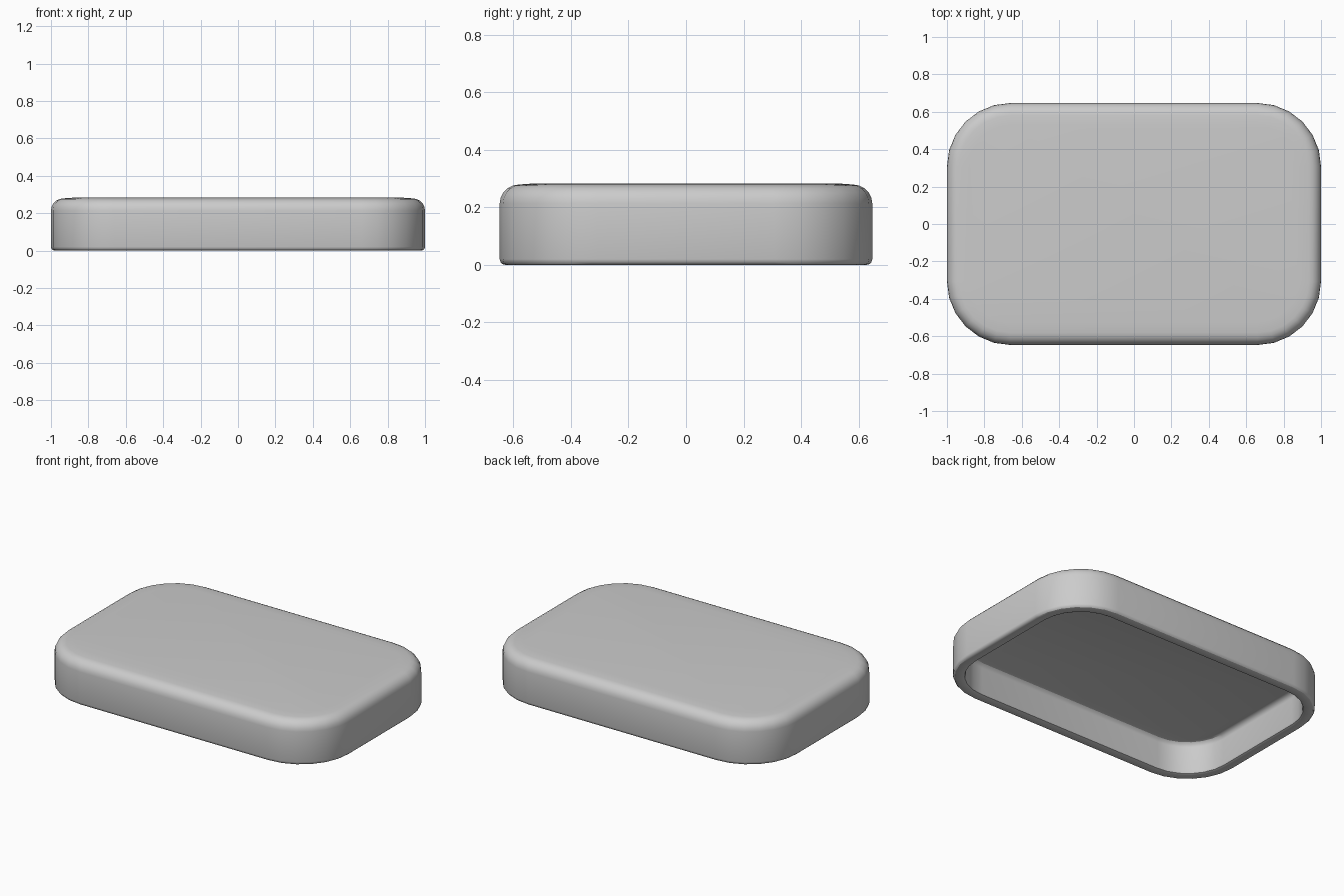
import bpy, bmesh, math

if "Cube" in bpy.data.objects:
    bpy.data.objects.remove(bpy.data.objects["Cube"])

HX, HY, R = 1.0, 0.647, 0.34   # half sizes and plan corner radius
SEG = 6                        # segments per corner


def ring(bm, inset, z):
    """Rounded rectangle of vertices, inset from the outer outline."""
    r = max(R - inset, 0.03)
    cx, cy = HX - inset - r, HY - inset - r
    verts = []
    for k, (sx, sy) in enumerate([(1, 1), (-1, 1), (-1, -1), (1, -1)]):
        for i in range(SEG + 1):
            a = math.pi / 2 * (k + i / SEG)
            verts.append(bm.verts.new((sx * cx + r * math.cos(a),
                                       sy * cy + r * math.sin(a), z)))
    return verts


def arc(inset, z, r, a0, a1, n=5):
    """Fillet points in (inset, z) space."""
    return [(inset + r * math.cos(math.radians(a0 + (a1 - a0) * i / n)),
             z + r * math.sin(math.radians(a0 + (a1 - a0) * i / n)))
            for i in range(n + 1)]


# Section from the top panel, over the wall, round the rim, to the inner ceiling
section = [(0.12, 0.283)]
section += arc(0.066, 0.213, 0.066, 90, 180)      # top outer fillet
section += arc(0.02, 0.02, 0.02, 180, 270, 3)     # rim outer edge
section += arc(0.056, 0.016, 0.016, 270, 360, 2)  # rim inner edge
section += arc(0.102, 0.175, 0.03, 180, 90, 3)    # inner fillet

bm = bmesh.new()
rings = [ring(bm, i, z) for i, z in section]
for a, b in zip(rings, rings[1:]):
    n = len(a)
    for i in range(n):
        j = (i + 1) % n
        bm.faces.new((a[i], a[j], b[j], b[i]))
bm.faces.new(rings[0])    # top panel
bm.faces.new(rings[-1])   # inner ceiling
bmesh.ops.recalc_face_normals(bm, faces=bm.faces)

mesh = bpy.data.meshes.new("hollow_lid")
bm.to_mesh(mesh)
bm.free()
lid = bpy.data.objects.new("hollow_lid", mesh)
bpy.context.collection.objects.link(lid)
bpy.context.view_layer.objects.active = lid
lid.select_set(True)
bpy.ops.object.shade_smooth_by_angle(angle=math.radians(30))
